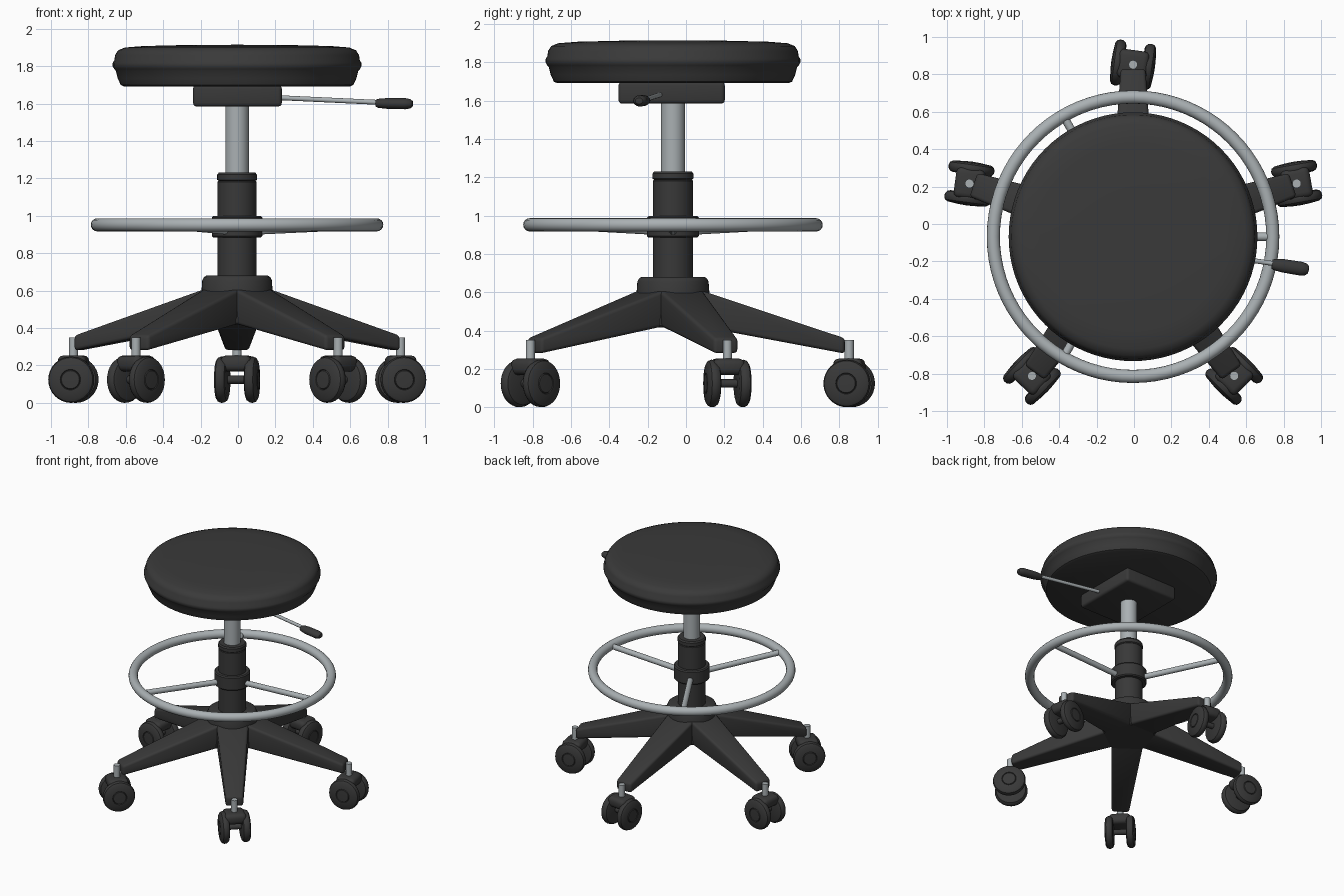
import bpy, bmesh, math
from mathutils import Vector, Matrix

if "Cube" in bpy.data.objects:
    bpy.data.objects.remove(bpy.data.objects["Cube"])

CX, CY = -0.005, -0.068   # column axis


def material(name, rgb):
    m = bpy.data.materials.new(name)
    m.diffuse_color = (*rgb, 1)
    m.use_nodes = True
    m.node_tree.nodes["Principled BSDF"].inputs["Base Color"].default_value = m.diffuse_color
    return m


CUSHION = material("dark cushion", (0.042, 0.042, 0.042))
PLASTIC = material("black plastic", (0.040, 0.040, 0.040))
METAL = material("grey metal", (0.40, 0.435, 0.45))


def finish(bm, name, mat, matrix=None, angle=35):
    bmesh.ops.recalc_face_normals(bm, faces=bm.faces)
    if matrix:
        bm.transform(matrix)
    me = bpy.data.meshes.new(name)
    bm.to_mesh(me)
    bm.free()
    me.materials.append(mat)
    ob = bpy.data.objects.new(name, me)
    bpy.context.collection.objects.link(ob)
    bpy.ops.object.select_all(action='DESELECT')
    ob.select_set(True)
    bpy.context.view_layer.objects.active = ob
    bpy.ops.object.shade_smooth_by_angle(angle=math.radians(angle))
    return ob


def lathe(name, profile, mat, matrix=None, n=48):
    """Spin (radius, height) points about z; the ends close on the axis."""
    bm = bmesh.new()
    vs = [bm.verts.new((r, 0, z)) for r, z in profile]
    es = [bm.edges.new(p) for p in zip(vs, vs[1:])]
    bmesh.ops.spin(bm, geom=vs + es, cent=(0, 0, 0), axis=(0, 0, 1),
                   angle=2 * math.pi, steps=n)
    bmesh.ops.remove_doubles(bm, verts=bm.verts, dist=1e-5)
    return finish(bm, name, mat, matrix or Matrix.Translation((CX, CY, 0)))


def along(a, b):
    """Matrix placing the z axis on the line from a to b."""
    a, b = Vector(a), Vector(b)
    return Matrix.Translation(a) @ (b - a).to_track_quat('Z', 'Y').to_matrix().to_4x4()


def rod(name, a, b, r, mat, n=20):
    h = (Vector(b) - Vector(a)).length
    return lathe(name, [(0, 0), (r, 0), (r, h), (0, h)], mat, along(a, b), n)


def bevelled(bm, name, mat, width, matrix=None, segments=3):
    bmesh.ops.bevel(bm, geom=bm.edges[:], offset=width, segments=segments,
                    profile=0.5, affect='EDGES')
    return finish(bm, name, mat, matrix)


def box(name, size, mat, width, matrix):
    bm = bmesh.new()
    bmesh.ops.create_cube(bm, size=1)
    bmesh.ops.scale(bm, vec=size, verts=bm.verts)
    return bevelled(bm, name, mat, width, matrix)


def polar(r, deg, z):
    a = math.radians(deg)
    return Vector((CX + r * math.cos(a), CY + r * math.sin(a), z))


# Seat: lower shell band and domed cushion with a piped edge
lathe("seat", [(0, 1.692), (0.605, 1.692), (0.622, 1.70), (0.638, 1.735), (0.648, 1.775),
               (0.657, 1.785), (0.665, 1.80), (0.665, 1.818), (0.656, 1.832), (0.652, 1.86),
               (0.636, 1.885), (0.60, 1.90), (0.50, 1.908), (0.25, 1.914), (0, 1.915)],
      CUSHION, n=80)

# Tilt mechanism and height lever
box("seat_mechanism", (0.475, 0.555, 0.115), PLASTIC, 0.02,
    Matrix.Translation((-0.003, -0.075, 1.642)))
rod("lever_rod", (0.15, -0.125, 1.635), (0.77, -0.215, 1.606), 0.013, METAL)
lathe("lever_handle", [(0, 0), (0.024, 0), (0.03, 0.012), (0.036, 0.06), (0.037, 0.16),
                       (0.031, 0.185), (0.02, 0.197), (0, 0.2)], PLASTIC,
      Matrix.Translation((0.738, -0.214, 1.602)) @ Matrix.Diagonal((1, 1, 0.8, 1))
      @ along((0, 0, 0), (1, -0.16, -0.02)), 24)

# Gas lift, column sleeve and foot-ring collar
rod("gas_lift", (CX, CY, 1.15), (CX, CY, 1.62), 0.063, METAL, 32)
lathe("column_sleeve", [(0, 0.43), (0.104, 0.43), (0.104, 1.182), (0.099, 1.187),
                        (0.106, 1.193), (0.106, 1.22), (0.098, 1.231), (0, 1.231)], PLASTIC)
lathe("ring_collar", [(0.09, 0.885), (0.127, 0.885), (0.135, 0.893), (0.135, 0.99),
                      (0.127, 0.999), (0.09, 0.999)], PLASTIC)

# Foot ring with three spokes
lathe("foot_ring", [(0.747 + 0.035 * math.cos(t * math.pi / 8),
                     0.952 + 0.035 * math.sin(t * math.pi / 8)) for t in range(17)],
      METAL, n=80)
for deg in (0, 120, 240):
    rod("ring_spoke", polar(0.11, deg, 0.922), polar(0.745, deg, 0.952), 0.022, METAL)

# Base hub
lathe("base_hub", [(0, 0.417), (0.195, 0.417), (0.207, 0.427), (0.207, 0.45), (0.19, 0.60),
                   (0.186, 0.655), (0.178, 0.672), (0.165, 0.68), (0, 0.68)], PLASTIC)


def leg(deg):
    """Tapered arm running from the hub down to the caster."""
    bm = bmesh.new()
    ends = [(0.07, 0.125, 0.435, 0.635), (0.897, 0.066, 0.28, 0.36)]
    rings = [[bm.verts.new((r, s * w, z)) for s, z in
              ((-1, lo), (1, lo), (1, hi), (-1, hi))] for r, w, lo, hi in ends]
    for f in rings:
        bm.faces.new(f)
    for i in range(4):
        j = (i + 1) % 4
        bm.faces.new((rings[0][i], rings[0][j], rings[1][j], rings[1][i]))
    bmesh.ops.recalc_face_normals(bm, faces=bm.faces)
    bevelled(bm, "base_leg", PLASTIC, 0.018,
             Matrix.Translation((CX, CY, 0)) @ Matrix.Rotation(math.radians(deg), 4, 'Z'))


# Wheel profile: inner face to rounded tread to dished outer face with hub cap
WHEEL = [(0, -0.03), (0.095, -0.03), (0.112, -0.024), (0.122, -0.010), (0.124, 0.006),
         (0.118, 0.022), (0.104, 0.031), (0.055, 0.036), (0.052, 0.031), (0.048, 0.037),
         (0, 0.039)]


def caster(deg, yaw):
    pivot = polar(0.92, deg, 0)
    rod("caster_stem", pivot + Vector((0, 0, 0.2)), pivot + Vector((0, 0, 0.35)), 0.024, METAL)
    frame = Matrix.Translation(pivot) @ Matrix.Rotation(math.radians(yaw), 4, 'Z')
    box("caster_hood", (0.155, 0.165, 0.085), PLASTIC, 0.03,
        frame @ Matrix.Translation((0, 0, 0.211)))
    rod("caster_axle", frame @ Vector((0, -0.08, 0.124)), frame @ Vector((0, 0.08, 0.124)),
        0.022, PLASTIC)
    for s in (-1, 1):
        lathe("caster_wheel", WHEEL, PLASTIC,
              frame @ Matrix.Translation((0, s * 0.079, 0.124))
              @ Matrix.Rotation(-s * math.pi / 2, 4, 'X'), 32)


# Five legs with swivelled casters
for deg, yaw in ((90, 82), (18, 10), (162, 172), (234, 226), (306, 315)):
    leg(deg)
    caster(deg, yaw)
